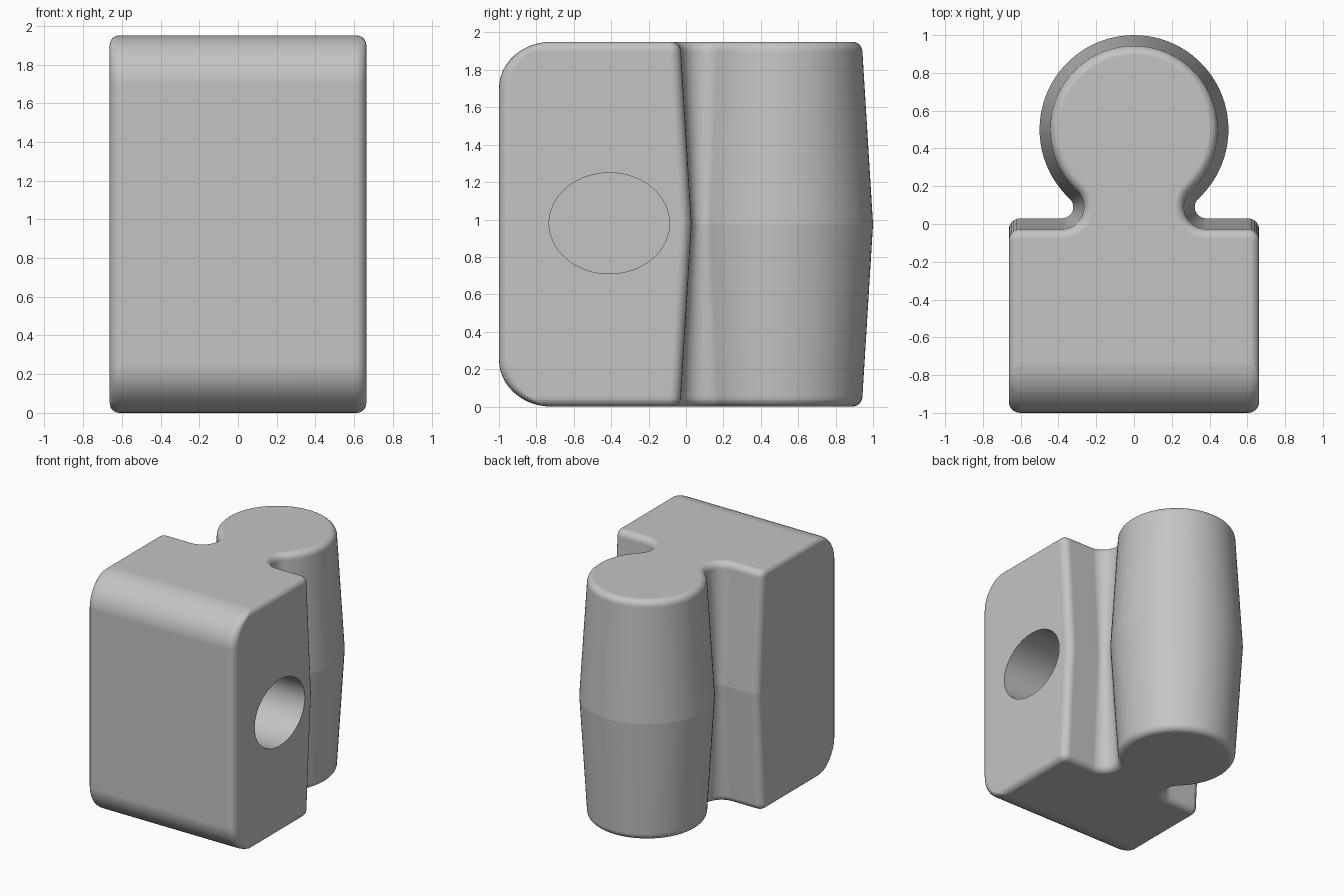
import bpy, bmesh
from math import sin, cos, pi, atan2, sqrt, radians

if "Cube" in bpy.data.objects:
    bpy.data.objects.remove(bpy.data.objects["Cube"], do_unlink=True)

HEIGHT, MID = 1.95, 0.975
BEVEL, DRAFT = 0.05, 0.06
FRONT_Y, FRONT_Z = 0.28, 0.25      # size of the rounded front edges


def arc(cx, cy, r, a0, a1, n):
    return [(cx + r * cos(a0 + (a1 - a0) * i / n),
             cy + r * sin(a0 + (a1 - a0) * i / n)) for i in range(n + 1)]


def section(z):
    """Plan outline at height z: block, necked fillet and round post."""
    edge = min(z, HEIGHT - z)
    t = max(0, 1 - edge / BEVEL)
    b = BEVEL * (1 - sqrt(1 - t * t))
    t = max(0, 1 - edge / FRONT_Z)
    front = -1 + FRONT_Y * (1 - sqrt(1 - t * t))
    i = DRAFT * abs(z - MID) / MID + b
    w, back, corner = 0.663 - b, 0.03 - i, 0.06 - b
    # concave fillet tangent to the block's back and to the post
    r, R = 0.06 + i, 0.5 - i
    cy = back + r
    cx = sqrt((R + r) ** 2 - (0.5 - cy) ** 2)
    a = atan2(cy - 0.5, cx)
    half = arc(w - corner, front + corner, corner, -pi / 2, 0, 5)
    half += arc(w - corner, back - corner, corner, 0, pi / 2, 5)
    half += arc(cx, cy, r, -pi / 2, a - pi, 14)
    half += arc(0, 0.5, R, a, pi / 2, 32)[1:]
    return half + [(-x, y) for x, y in reversed(half[:-1])]


# Heights: fine steps round the bevels, one crease at the middle
low = {FRONT_Z * (1 - sin(pi / 2 * k / 12)) for k in range(13)}
low |= {BEVEL * (1 - sin(pi / 2 * k / 6)) for k in range(6)}
low = sorted(low)
levels = low + [MID] + [HEIGHT - z for z in reversed(low)]

# Connector body lofted through the outlines
bm = bmesh.new()
rings = [[bm.verts.new((x, y, z)) for x, y in section(z)] for z in levels]
for lower, upper in zip(rings, rings[1:]):
    for k in range(len(lower)):
        n = (k + 1) % len(lower)
        bm.faces.new((lower[k], lower[n], upper[n], upper[k]))
bm.faces.new(list(reversed(rings[0])))
bm.faces.new(rings[-1])
bmesh.ops.recalc_face_normals(bm, faces=bm.faces)
mesh = bpy.data.meshes.new("connector_body")
bm.to_mesh(mesh)
bm.free()
body = bpy.data.objects.new("connector_body", mesh)
bpy.context.collection.objects.link(body)

grey = bpy.data.materials.new("plain grey")
grey.use_nodes = True
grey.diffuse_color = (0.55, 0.55, 0.55, 1)
grey.node_tree.nodes["Principled BSDF"].inputs["Base Color"].default_value = grey.diffuse_color
mesh.materials.append(grey)

# Blind oval socket in the left side
bpy.ops.mesh.primitive_cylinder_add(vertices=64, radius=1, depth=1,
                                    location=(0.36, -0.41, 0.98),
                                    rotation=(0, pi / 2, 0))
cutter = bpy.context.object
cutter.name = "socket_cutter"
cutter.scale = (0.27, 0.322, 1)
cutter.hide_render = True
cutter.data.materials.append(grey)
cut = body.modifiers.new("socket", "BOOLEAN")
cut.object, cut.operation, cut.solver = cutter, "DIFFERENCE", "EXACT"
bpy.ops.object.select_all(action="DESELECT")
body.select_set(True)
bpy.context.view_layer.objects.active = body
bpy.ops.object.modifier_apply(modifier=cut.name)
bpy.data.objects.remove(cutter, do_unlink=True)

# Smooth curves, crisp middle crease and socket rim
verts = body.data.vertices
for e in body.data.edges:
    if all(abs(verts[v].co.z - MID) < 1e-4 for v in e.vertices):
        e.use_edge_sharp = True
bpy.ops.object.shade_smooth_by_angle(angle=radians(35))
weighted = body.modifiers.new("weighted_normals", "WEIGHTED_NORMAL")
weighted.keep_sharp = True
